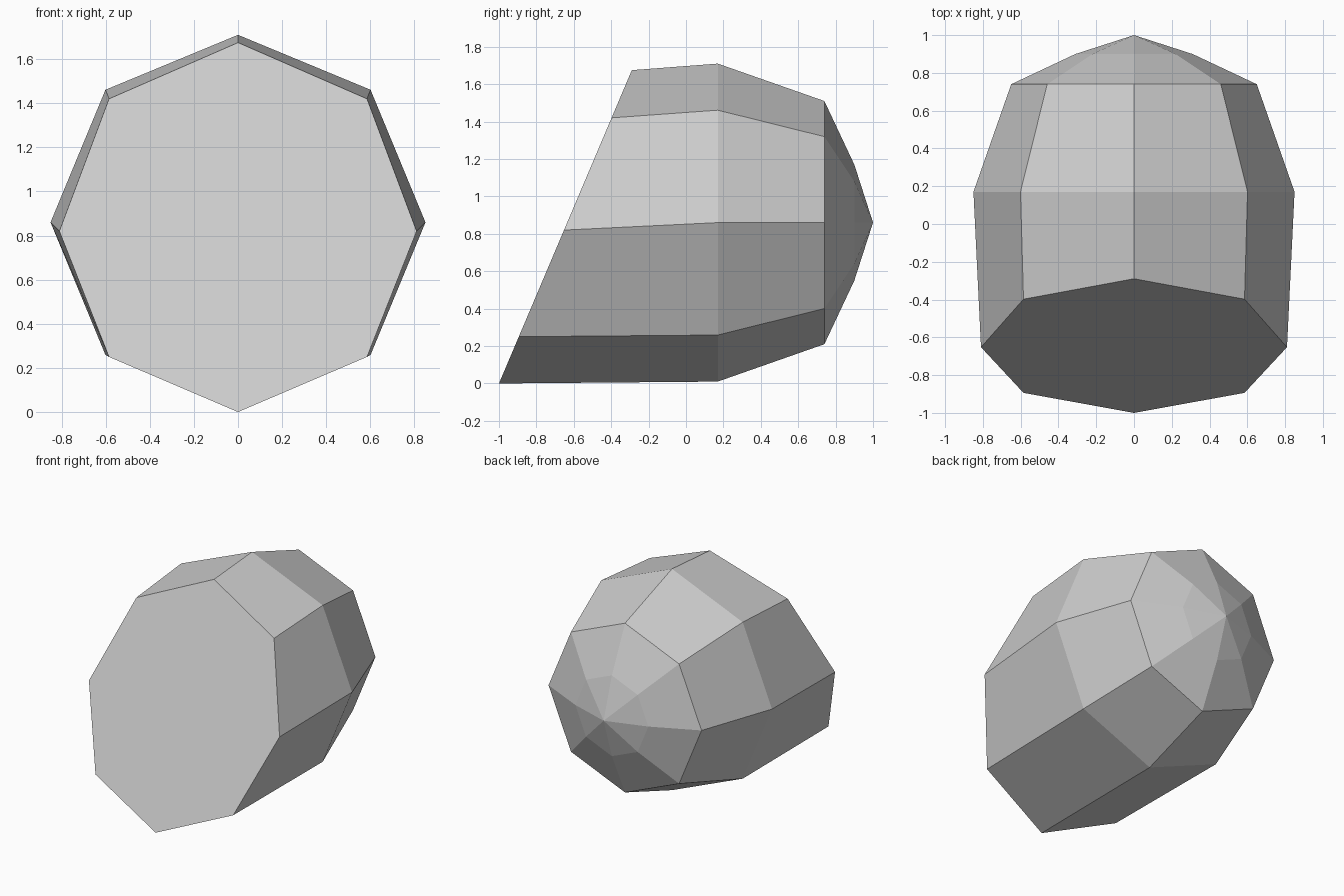
import bpy
import bmesh
from math import cos, sin, tau

cube = bpy.data.objects.get("Cube")
if cube:
    bpy.data.objects.remove(cube, do_unlink=True)

SIDES = 8
AXIS_Z = 0.86

# One plain grey material
grey = bpy.data.materials.new("light grey")
grey.use_nodes = True
colour = (0.604, 0.604, 0.604, 1.0)
grey.diffuse_color = colour
grey.node_tree.nodes["Principled BSDF"].inputs["Base Color"].default_value = colour

bm = bmesh.new()


def upright_ring(y, radius):
    """Octagon across the long axis, starting at the top corner."""
    return [bm.verts.new((radius * sin(tau * i / SIDES), y,
                          AXIS_Z + radius * cos(tau * i / SIDES)))
            for i in range(SIDES)]


def slanted_ring(half_profile):
    """Mirrored outline lying on the sloping front plane."""
    mirrored = [(-x, z) for x, z in reversed(half_profile[1:-1])]
    return [bm.verts.new((x, -1 + 0.424 * z, z)) for x, z in half_profile + mirrored]


# Sloping front outline, widest ring, then the tapering back
front = slanted_ring([(0, 1.675), (0.585, 1.42), (0.81, 0.82), (0.585, 0.25), (0, 0)])
rings = [front] + [upright_ring(y, r) for y, r in ((0.17, 0.85), (0.74, 0.65), (0.9, 0.31))]
tip = bm.verts.new((0, 1, AXIS_Z))

bm.faces.new(front)
for a, b in zip(rings, rings[1:]):
    for i in range(SIDES):
        j = (i + 1) % SIDES
        bm.faces.new((a[i], a[j], b[j], b[i]))
for i in range(SIDES):
    bm.faces.new((rings[-1][i], rings[-1][(i + 1) % SIDES], tip))

bmesh.ops.recalc_face_normals(bm, faces=bm.faces)
mesh = bpy.data.meshes.new("faceted_body")
bm.to_mesh(mesh)
bm.free()
mesh.materials.append(grey)
body = bpy.data.objects.new("faceted_body", mesh)
bpy.context.collection.objects.link(body)
